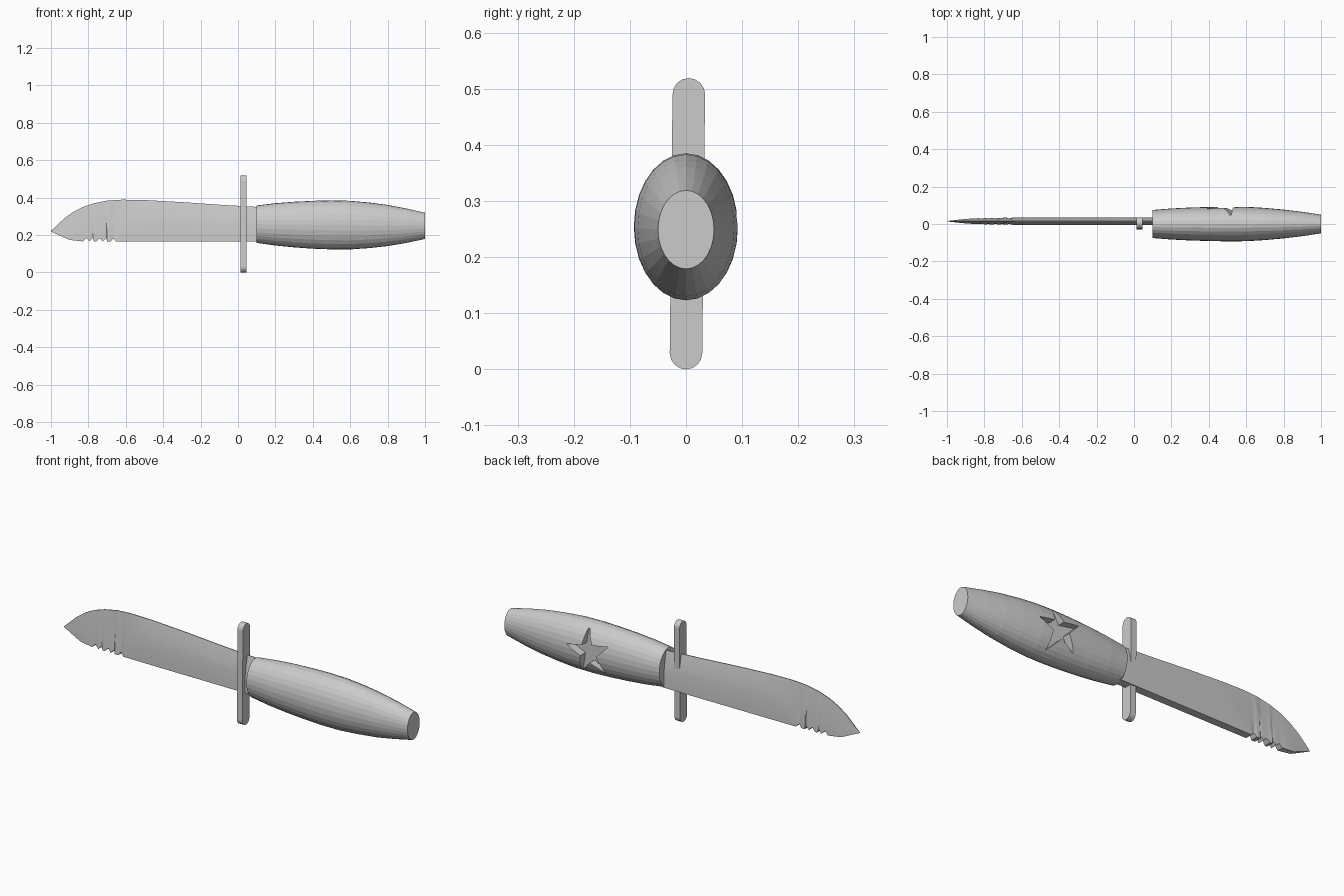
import bpy, bmesh, math
from math import sin, cos, pi, radians

if "Cube" in bpy.data.objects:
    bpy.data.objects.remove(bpy.data.objects["Cube"])

grey = bpy.data.materials.new("plain grey")
grey.use_nodes = True
grey.diffuse_color = (0.6, 0.6, 0.6, 1)
grey.node_tree.nodes["Principled BSDF"].inputs["Base Color"].default_value = (0.6, 0.6, 0.6, 1)


def lerp_table(table, x):
    """Piecewise linear lookup in rows of (x, value)."""
    for (x0, v0), (x1, v1) in zip(table, table[1:]):
        if x <= x1:
            return v0 + (v1 - v0) * max(0, (x - x0) / (x1 - x0))
    return table[-1][1]


def loft(name, rings, smooth=None):
    """Skin a row of equal closed rings and cap both ends."""
    bm = bmesh.new()
    loops = [[bm.verts.new(p) for p in ring] for ring in rings]
    for a, b in zip(loops, loops[1:]):
        for i in range(len(a)):
            j = (i + 1) % len(a)
            bm.faces.new((a[i], a[j], b[j], b[i]))
    bm.faces.new(loops[0][::-1])
    bm.faces.new(loops[-1])
    bmesh.ops.recalc_face_normals(bm, faces=bm.faces)
    mesh = bpy.data.meshes.new(name)
    bm.to_mesh(mesh)
    bm.free()
    mesh.materials.append(grey)
    obj = bpy.data.objects.new(name, mesh)
    bpy.context.collection.objects.link(obj)
    bpy.ops.object.select_all(action='DESELECT')
    obj.select_set(True)
    bpy.context.view_layer.objects.active = obj
    if smooth:
        bpy.ops.object.shade_smooth_by_angle(angle=radians(smooth))
    return obj


# Handle: faceted oval barrel, rows of x, height radius, depth radius
SIDES = 28
barrel = [(.1, .1, .075), (.2, .113, .083), (.3, .122, .088), (.4, .128, .091),
          (.5, .131, .093), (.6, .13, .092), (.7, .122, .086), (.8, .11, .077),
          (.9, .092, .065), (1, .07, .05)]
handle = loft("handle", [
    [(x, ry * cos(2 * pi * i / SIDES), .259 - .01 * x + rz * sin(2 * pi * i / SIDES))
     for i in range(SIDES)] for x, rz, ry in barrel])

# Star recess cut into the back of the handle
star = []
for i in range(10):
    r = .048 if i % 2 else .125
    a = radians(80 + 36 * i)
    star.append((.497 + r * cos(a), .256 + r * sin(a)))
cutter = loft("star_cutter", [[(x, y, z) for x, z in star] for y in (.048, .2)])
cutter.hide_render = True
cut = handle.modifiers.new("star recess", 'BOOLEAN')
cut.operation = 'DIFFERENCE'
cut.solver = 'EXACT'
cut.object = cutter
bpy.context.view_layer.objects.active = handle
bpy.ops.object.modifier_apply(modifier=cut.name)
bpy.data.objects.remove(cutter)

# Guard: slim upright bar with round ends, leaning slightly
R = .029
outline = []
for i in range(9):
    a = pi * i / 8
    outline.append((.005 + R * cos(a), .519 - R + R * sin(a)))
for i in range(9):
    a = pi + pi * i / 8
    outline.append((R * cos(a), R + R * sin(a)))
loft("guard", [[(x, y, z) for y, z in outline] for x in (.014, .045)])

# Blade: thick flat back below, hollow bevel rising to the curved edge
edge = [(-1, .222), (-.97, .25), (-.93, .288), (-.88, .324), (-.83, .35), (-.77, .37),
        (-.7, .384), (-.62, .389), (-.5, .387), (-.3, .376), (-.1, .362), (.11, .35)]
back = [(-1, .218), (-.9, .174), (-.83, .166), (-.65, .165), (.11, .165)]
crease = [(-1, .22), (-.9, .182), (-.83, .174), (-.68, .175), (-.64, .19), (-.6, .228),
          (-.57, .247), (-.53, .262), (-.48, .268), (-.3, .264), (.11, .249)]
half = [(-1, .001), (-.95, .007), (-.9, .012), (-.8, .018), (-.5, .02), (.11, .021)]

TEETH = 5
teeth = {round(-.83 + .18 * i / (2 * TEETH), 3): i % 2 for i in range(2 * TEETH + 1)}
stations = sorted(set(teeth) | {p[0] for p in edge + crease})
rings = []
for x in stations:
    valley = teeth.get(x, 0)
    top, h = lerp_table(edge, x), lerp_table(half, x)
    low = lerp_table(back, x) + .018 * valley
    mid = max(lerp_table(crease, x), low + .001)
    ripple = .78 if valley else 1
    side = [(h * ripple, low), (h * ripple, mid),
            (h * .75 * ripple, mid + (top - mid) * .35),
            (h * .45 * ripple, mid + (top - mid) * .7), (min(h, .002), top)]
    yc = .015
    rings.append([(x, yc + y, z) for y, z in side]
                 + [(x, yc - y, z) for y, z in reversed(side)])
loft("blade", rings, smooth=20)
